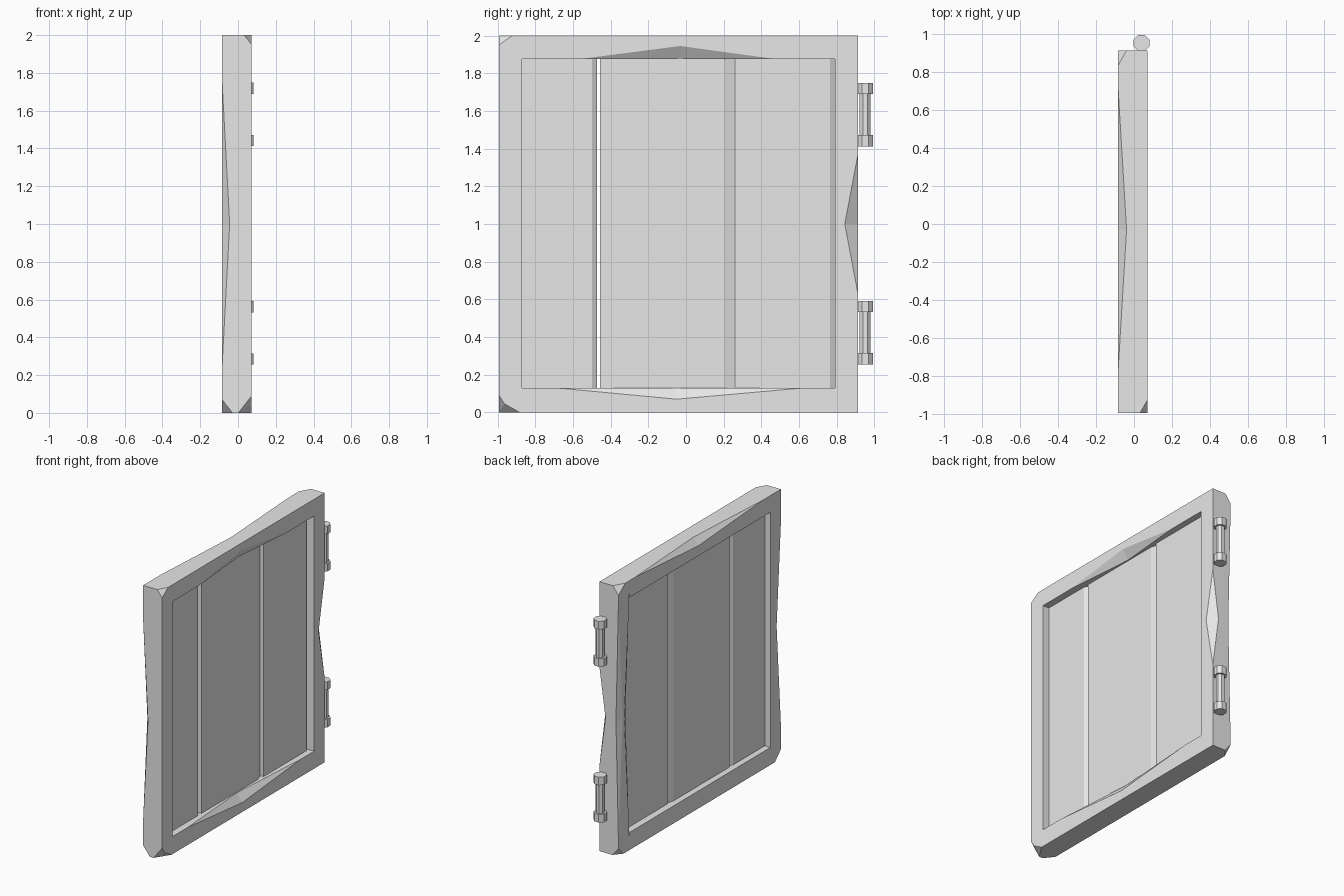
import bpy, bmesh
from mathutils import Vector as V

cube = bpy.data.objects.get("Cube")
if cube:
    bpy.data.objects.remove(cube, do_unlink=True)

grey = bpy.data.materials.new("plain_grey")
grey.use_nodes = True
COLOR = (0.8, 0.8, 0.8, 1)
grey.diffuse_color = COLOR
grey.node_tree.nodes["Principled BSDF"].inputs["Base Color"].default_value = COLOR


def finish(name, bm):
    bmesh.ops.recalc_face_normals(bm, faces=bm.faces[:])
    mesh = bpy.data.meshes.new(name)
    bm.to_mesh(mesh)
    bm.free()
    mesh.materials.append(grey)
    obj = bpy.data.objects.new(name, mesh)
    bpy.context.collection.objects.link(obj)
    return obj


def prism(bm, points, axis_step):
    """Extrude a closed outline along axis_step."""
    face = bm.faces.new([bm.verts.new(p) for p in points])
    ext = bmesh.ops.extrude_face_region(bm, geom=[face])
    moved = [g for g in ext["geom"] if isinstance(g, bmesh.types.BMVert)]
    bmesh.ops.translate(bm, verts=moved, vec=axis_step)


def box(name, lo, hi):
    bm = bmesh.new()
    prism(bm, [(lo[0], lo[1], lo[2]), (hi[0], lo[1], lo[2]),
               (hi[0], hi[1], lo[2]), (lo[0], hi[1], lo[2])], (0, 0, hi[2] - lo[2]))
    return finish(name, bm)


def tetra(points):
    bm = bmesh.new()
    v = [bm.verts.new(p) for p in points]
    for skip in v:
        bm.faces.new([w for w in v if w != skip])
    return finish("chip_cutter", bm)


def cut(target, cutter):
    mod = target.modifiers.new("cut", 'BOOLEAN')
    mod.operation = 'DIFFERENCE'
    mod.solver = 'EXACT'
    mod.object = cutter
    deps = bpy.context.evaluated_depsgraph_get()
    mesh = bpy.data.meshes.new_from_object(target.evaluated_get(deps))
    target.modifiers.clear()
    target.data = mesh
    bpy.data.objects.remove(cutter, do_unlink=True)


def dent(target, start, end, peak, into_a, into_b):
    """Long shallow notch on an edge, deepest at peak."""
    a, b = V(peak) + V(into_a), V(peak) + V(into_b)
    mid = (a + b) / 2
    ends = [V(e) + (V(e) - mid) * 0.15 for e in (start, end)]
    cut(target, tetra([a + (a - b) * 0.4, b + (b - a) * 0.4] + ends))


def chip(target, corner, size):
    """Slice off a corner by a plane; size is signed inward reach per axis."""
    c = V(corner)
    tri = [c + V([size[i] if i == k else 0 for i in range(3)]) for k in range(3)]
    center = sum(tri, V()) / 3
    cut(target, tetra([center + (p - center) * 2 for p in tri] + [c - V(size)]))


# Frame with rectangular opening
X0, X1, Y0, Y1, H = -0.084, 0.072, -0.993, 0.913, 2.0
IY0, IY1, IZ0, IZ1 = -0.87, 0.79, 0.13, 1.875
frame = box("frame", (X0, Y0, 0), (X1, Y1, H))
cut(frame, box("opening_cutter", (-1, IY0, IZ0), (1, IY1, IZ1)))

# Worn dents along the outer edges
dent(frame, (X0, Y0, 0.25), (X0, Y0, 1.75), (X0, Y0, 1), (0.04, 0, 0), (0, 0.05, 0))
dent(frame, (X0, -0.78, H), (X0, 0.72, H), (X0, -0.03, H), (0.045, 0, 0), (0, 0, -0.05))
dent(frame, (X1, Y1, 0.63), (X1, Y1, 1.37), (X1, Y1, 1), (-0.05, 0, 0), (0, -0.07, 0))
dent(frame, (X0, Y1, 0.12), (X0, Y1, 1.88), (X0, Y1, 1), (0.02, 0, 0), (0, -0.05, 0))

# Worn dents around the opening
dent(frame, (X1, -0.57, IZ1), (X1, 0.48, IZ1), (X1, -0.03, IZ1), (-0.045, 0, 0), (0, 0, 0.07))
dent(frame, (X1, -0.69, IZ0), (X1, 0.63, IZ0), (X1, -0.05, IZ0), (-0.045, 0, 0), (0, 0, -0.06))
dent(frame, (X0, IY1, 0.17), (X0, IY1, 1.84), (X0, IY1, 1), (0.03, 0, 0), (0, 0.055, 0))

# Broken corners
chip(frame, (X1, Y0, H), (-0.04, 0.07, -0.05))
chip(frame, (X1, Y0, 0), (-0.07, 0.06, 0.09))
chip(frame, (X1, Y0, 0), (-0.07, 0.11, 0.062))
chip(frame, (X0, Y0, 0), (0.055, 0.07, 0.07))
chip(frame, (X0, Y1, H), (0.045, -0.08, -0.06))
chip(frame, (X0, Y1, 0), (0.05, -0.06, 0.06))

# Planks, each tapered along its rear edge
planks = [("front_plank", -0.88, -0.472, 0.028, 0),
          ("middle_plank", -0.457, 0.257, 0.055, 0),
          ("rear_plank", 0.263, 0.795, 0.03, 0.006)]
for name, y0, y1, taper, shift in planks:
    bm = bmesh.new()
    lo, hi, d, z = -0.038 + shift, 0.02 + shift, 0.018, 0.11
    prism(bm, [(lo, y0, z), (hi, y0, z), (hi, y1 - taper, z),
               (hi - d, y1, z), (lo + d, y1, z), (lo, y1 - taper, z)], (0, 0, 1.79))
    finish(name, bm)


# Hinges: thin barrel between two wider end caps
def cylinder(name, radius, z0, z1):
    bpy.ops.mesh.primitive_cylinder_add(vertices=8, radius=radius, depth=z1 - z0,
                                        location=(0.039, 0.951, (z0 + z1) / 2),
                                        rotation=(0, 0, 0.3927))
    obj = bpy.context.object
    obj.name = name
    obj.data.materials.append(grey)


for label, base in (("lower", 0.255), ("upper", 1.412)):
    cylinder(label + "_hinge_barrel", 0.031, base + 0.05, base + 0.29)
    cylinder(label + "_hinge_bottom_cap", 0.0455, base, base + 0.06)
    cylinder(label + "_hinge_top_cap", 0.0455, base + 0.277, base + 0.337)
